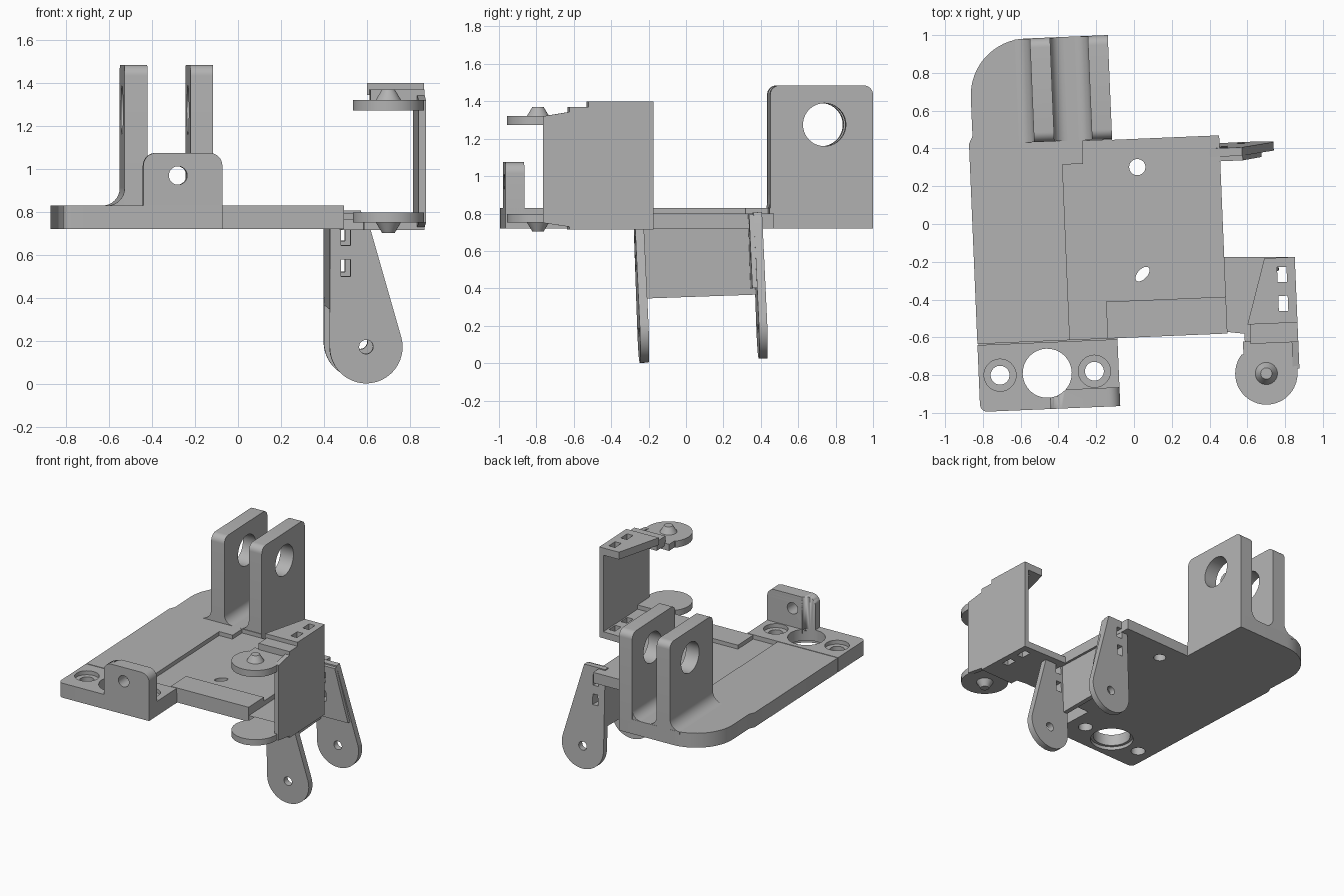
import bpy, bmesh, math
from math import cos, sin, pi, radians
from mathutils import Matrix

cube = bpy.data.objects.get("Cube")
if cube:
    bpy.data.objects.remove(cube)

YAW = Matrix.Rotation(radians(2.4), 4, 'Z')
PIVOT = Matrix.Translation((0, -0.25, 0))
TILT = PIVOT @ Matrix.Rotation(radians(2), 4, 'X') @ PIVOT.inverted()

grey = bpy.data.materials.new("plain_grey")
grey.use_nodes = True
grey.diffuse_color = (0.45, 0.45, 0.45, 1)
grey.node_tree.nodes["Principled BSDF"].inputs["Base Color"].default_value = grey.diffuse_color


# ---- 2D outline helpers
def arc(cx, cy, r, a0=0, a1=360, n=32):
    full = a1 - a0 == 360
    steps = [radians(a0 + (a1 - a0) * i / n) for i in range(n if full else n + 1)]
    return [(cx + r * cos(a), cy + r * sin(a)) for a in steps]


def rect(x0, x1, y0, y1):
    return [(x0, y0), (x1, y0), (x1, y1), (x0, y1)]


def window(cx, cy, w, h):
    return rect(cx - w / 2, cx + w / 2, cy - h / 2, cy + h / 2)


def round_top(x0, x1, y0, y1, r):
    return [(x0, y0), (x1, y0)] + arc(x1 - r, y1 - r, r, 0, 90, 8) + arc(x0 + r, y1 - r, r, 90, 180, 8)


def finish(name, bm, extra):
    bmesh.ops.recalc_face_normals(bm, faces=bm.faces)
    bmesh.ops.transform(bm, matrix=YAW @ extra, verts=bm.verts)
    me = bpy.data.meshes.new(name)
    bm.to_mesh(me)
    bm.free()
    me.materials.append(grey)
    ob = bpy.data.objects.new(name, me)
    bpy.context.collection.objects.link(ob)
    bpy.ops.object.select_all(action='DESELECT')
    ob.select_set(True)
    bpy.context.view_layer.objects.active = ob
    bpy.ops.object.shade_smooth_by_angle(angle=radians(30))
    return ob


def slab(name, loops, d0, d1, axis='z', extra=Matrix()):
    """Extrude an outline (first loop) with holes (other loops) along an axis."""
    cu = bpy.data.curves.new(name + "_outline", 'CURVE')
    cu.dimensions, cu.fill_mode, cu.extrude = '2D', 'BOTH', (d1 - d0) / 2
    for pts in loops:
        sp = cu.splines.new('POLY')
        sp.points.add(len(pts) - 1)
        for p, (a, b) in zip(sp.points, pts):
            p.co = (a, b, 0, 1)
        sp.use_cyclic_u = True
    tmp = bpy.data.objects.new(name + "_outline", cu)
    bpy.context.collection.objects.link(tmp)
    dg = bpy.context.evaluated_depsgraph_get()
    me = bpy.data.meshes.new_from_object(tmp.evaluated_get(dg))
    bm = bmesh.new()
    bm.from_mesh(me)
    bpy.data.objects.remove(tmp)
    bpy.data.meshes.remove(me)
    bmesh.ops.remove_doubles(bm, verts=bm.verts, dist=1e-5)
    mid = (d0 + d1) / 2
    for v in bm.verts:
        a, b, d = v.co.x, v.co.y, v.co.z + mid
        v.co = {'z': (a, b, d), 'y': (a, d, b), 'x': (d, a, b)}[axis]
    return finish(name, bm, extra)


def cone(name, x, y, z0, z1, r0, r1):
    bm = bmesh.new()
    bmesh.ops.create_cone(bm, cap_ends=True, segments=32, radius1=r0, radius2=r1, depth=z1 - z0)
    return finish(name, bm, Matrix.Translation((x, y, (z0 + z1) / 2)))


BOTTOM, FLOOR, TOP = 0.72, 0.80, 0.83

# ---- main plate: lower layer, then the raised border around the recess
corner = arc(-0.535, 0.705, 0.3, 180, 90, 16)
left_side = [(-0.855, -0.60), (-0.855, 0.46), (-0.835, 0.50)]
round_hole = arc(0.03, 0.30, 0.043)
slot = [(0.034 + u * 0.7 - v * 0.7, -0.267 + u * 0.7 + v * 0.7)
        for u, v in ((0.048 * cos(i * pi / 12), 0.026 * sin(i * pi / 12)) for i in range(24))]
slab("main_plate", [left_side + corner + [(-0.097, 1.005), (-0.097, 0.45), (0.47, 0.45), (0.47, -0.60)],
                    round_hole, slot], BOTTOM, FLOOR)
slab("raised_border", [left_side + corner + [(-0.097, 1.005), (-0.097, 0.45), (-0.255, 0.45),
                       (-0.255, 0.33), (-0.365, 0.33), (-0.365, -0.60)]], FLOOR, TOP)
slab("front_strip", [rect(-0.165, 0.47, -0.60, -0.405)], FLOOR, TOP)

# ---- front mounting section with stepped holes
outline = arc(-0.815, -0.92, 0.04, 180, 270, 8) + [(-0.113, -0.96), (-0.113, -0.606), (-0.855, -0.606)]
SCREWS, BIG = ((-0.742, -0.77), (-0.242, -0.77)), (-0.492, -0.77)
for name, z0, z1, rs, rb in (("mount_bottom", BOTTOM, 0.745, 0.05, 0.15),
                             ("mount_middle", 0.745, 0.80, 0.05, 0.13),
                             ("mount_top", 0.80, TOP, 0.085, 0.13)):
    slab(name, [outline, arc(*BIG, rb)] + [arc(*s, rs) for s in SCREWS], z0, z1)
slab("mount_joint", [rect(-0.85, -0.113, -0.61, -0.59)], BOTTOM, FLOOR - 0.01)

# ---- front lug, relieved by the large hole
lug = slab("front_lug", [round_top(-0.482, -0.113, FLOOR, 1.075, 0.06), arc(-0.32, 0.97, 0.043)],
           -0.96, -0.86, 'y')
cutter = cone("lug_cutter", *BIG, 0.7, 1.2, 0.13, 0.13)
cutter.hide_render = True
cutter.hide_set(True)
mod = lug.modifiers.new("relief", 'BOOLEAN')
mod.operation, mod.object = 'DIFFERENCE', cutter
bpy.context.view_layer.objects.active = lug
bpy.ops.object.modifier_apply(modifier=mod.name)
bpy.data.objects.remove(cutter)

# ---- rear hinge lugs with fillets at their feet
Y0, Y1 = 0.455, 1.005
for name, x0, x1 in (("rear_lug_right", -0.51, -0.403), ("rear_lug_left", -0.203, -0.097)):
    slab(name, [round_top(Y0, Y1, FLOOR, 1.485, 0.05), arc(0.745, 1.275, 0.115, n=40)], x0, x1, 'x')


def fillet(name, x, side, r):
    pts = [(x, TOP - 0.02)] + [(x + side * (r - r * cos(t * pi / 16)), TOP + r - r * sin(t * pi / 16))
                               for t in range(9)] + [(x + side * r, TOP - 0.02)]
    slab(name, [pts], Y0, Y1 - 0.002, 'y')


fillet("fillet_outer", -0.51, -1, 0.08)
fillet("fillet_inner_right", -0.403, 1, 0.07)
fillet("fillet_inner_left", -0.203, -1, 0.07)

# ---- hanging legs and the web between them
def leg_loops(top):
    edge = 0.605 - (top - 0.72) * 0.27
    body = [(0.416, top)] + arc(0.586, 0.172, 0.17, 180, 376, 32) + [(edge, top)]
    return [body, arc(0.586, 0.172, 0.033, n=20)] + [window(0.49, z, 0.045, 0.08) for z in (0.54, 0.685)]


slab("front_leg", leg_loops(0.74), -0.272, -0.225, 'y', TILT)
slab("back_leg", leg_loops(0.785), 0.365, 0.41, 'y', TILT)
pad = [(0.416, 0.38), (0.69, 0.38), (0.59, 0.775), (0.416, 0.775)]
slab("back_leg_pad", [pad, window(0.49, 0.54, 0.045, 0.08), window(0.49, 0.685, 0.045, 0.08)],
     0.34, 0.366, 'y', TILT)
slab("leg_web", [rect(-0.23, 0.37, 0.345, 0.74)], 0.417, 0.452, 'x', TILT)

# ---- side bracket: wall, flanges, pivot discs and studs
slab("bracket_wall", [[(-0.80, 0.75), (-0.60, 0.72), (-0.21, 0.72), (-0.21, 1.395),
                       (-0.557, 1.395), (-0.557, 1.36), (-0.80, 1.32)]], 0.808, 0.843, 'x')
windows = [window(0.772, y, 0.05, 0.08) for y in (-0.30, -0.453)]
slab("top_flange", [[(0.682, -0.21), (0.843, -0.21), (0.843, -0.557), (0.578, -0.557)]] + windows, 1.345, 1.40)
slab("bottom_flange", [[(0.46, -0.195), (0.843, -0.21), (0.843, -0.66), (0.56, -0.66),
                        (0.56, -0.605), (0.46, -0.59)]] + windows, 0.715, 0.765)
slab("top_neck", [rect(0.59, 0.843, -0.66, -0.55)], 1.30, 1.37)
CX, CY, R = 0.667, -0.82, 0.165
disc = arc(CX, CY, R, 140, 360, 36) + [(CX + R, -0.645), (0.55, -0.645), (0.55, -0.714)]
slab("top_disc", [disc], 1.272, 1.322)
slab("bottom_disc", [disc], 0.752, 0.797)
cone("top_stud", CX, CY, 1.32, 1.37, 0.06, 0.03)
cone("bottom_stud", CX, CY, 0.703, 0.754, 0.03, 0.06)
